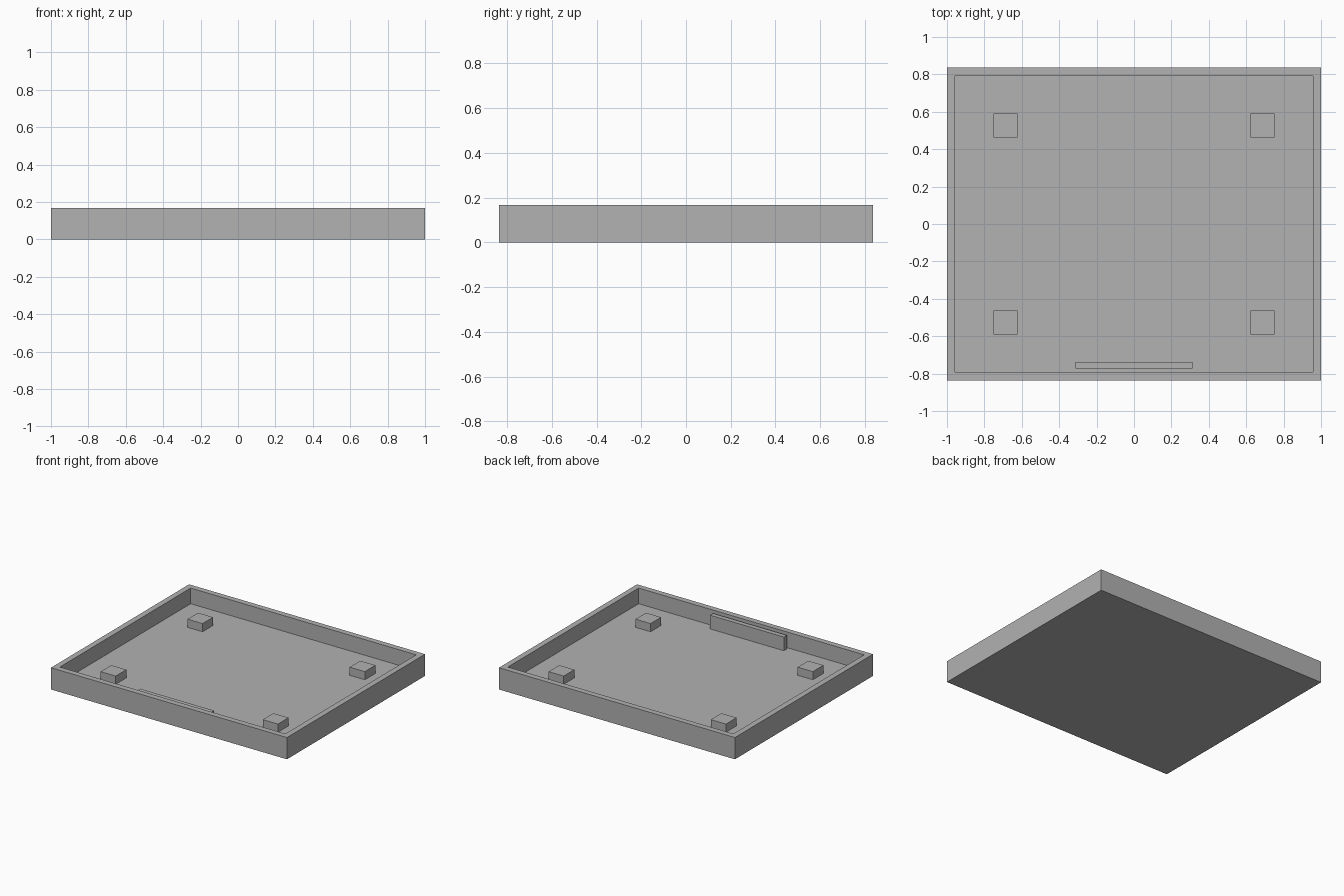
import bpy
import bmesh

cube = bpy.data.objects.get("Cube")
if cube:
    bpy.data.objects.remove(cube, do_unlink=True)

grey = bpy.data.materials.new("plain grey")
grey.use_nodes = True
colour = (0.445, 0.445, 0.445, 1)
grey.diffuse_color = colour
grey.node_tree.nodes["Principled BSDF"].inputs["Base Color"].default_value = colour

HALF_X, HALF_Y, HEIGHT = 1.0, 0.836, 0.167
WALL, FLOOR = 0.0625, 0.047


def make_object(name, bm):
    mesh = bpy.data.meshes.new(name)
    bm.to_mesh(mesh)
    bm.free()
    mesh.materials.append(grey)
    obj = bpy.data.objects.new(name, mesh)
    bpy.context.collection.objects.link(obj)
    return obj


def box_mesh(low, high):
    bm = bmesh.new()
    bmesh.ops.create_cube(bm, size=1)
    for v in bm.verts:
        v.co = [low[i] if v.co[i] < 0 else high[i] for i in range(3)]
    return bm


# Tray: a slab whose top face is inset for the rim and pushed down to the floor
bm = box_mesh((-HALF_X, -HALF_Y, 0), (HALF_X, HALF_Y, HEIGHT))
top = max(bm.faces, key=lambda f: f.calc_center_median().z)
bmesh.ops.inset_region(bm, faces=[top], thickness=WALL)
walls = bmesh.ops.extrude_discrete_faces(bm, faces=[top])
bmesh.ops.translate(bm, verts=walls["faces"][0].verts, vec=(0, 0, FLOOR - HEIGHT))
bmesh.ops.recalc_face_normals(bm, faces=bm.faces)
make_object("tray", bm)

# Four square support blocks standing on the floor
R = 0.064
for side, sx in (("right", -1), ("left", 1)):
    for end, sy in (("front", -1), ("back", 1)):
        x, y = sx * 0.6875, sy * 0.526
        make_object(f"{end}_{side}_block", box_mesh(
            (x - R, y - R, FLOOR), (x + R, y + R, FLOOR + 0.0625)))

# Upright strip against the inside of the front wall
inner = WALL - HALF_Y
make_object("front_strip", box_mesh(
    (-0.313, inner, FLOOR), (0.313, inner + 0.036, 0.152)))
